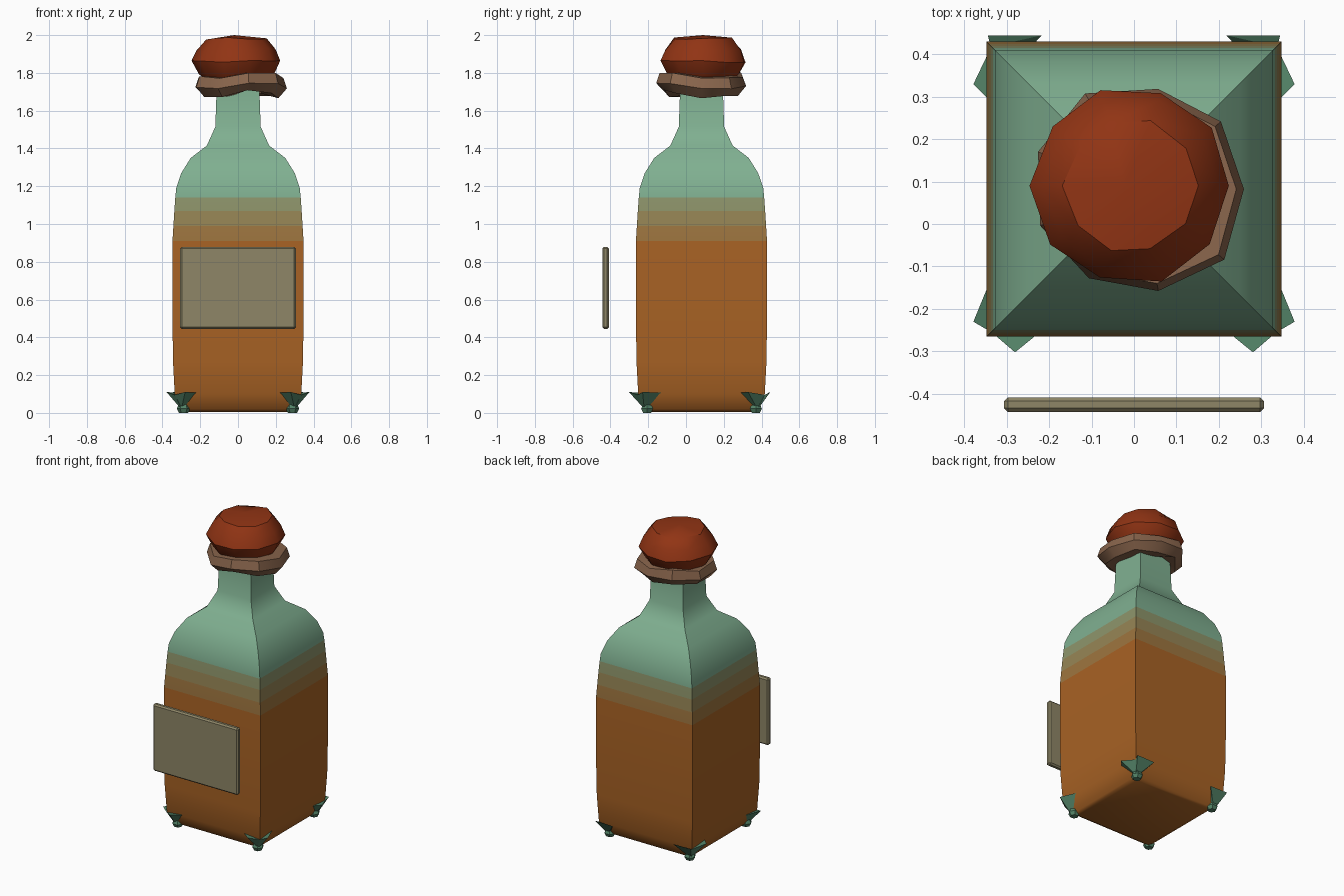
import bpy, bmesh, math, random
from mathutils import Vector

if "Cube" in bpy.data.objects:
    bpy.data.objects.remove(bpy.data.objects["Cube"], do_unlink=True)

random.seed(4)
MID_Y = 0.082   # centre line of the bottle
HALF = 0.347    # half width of the bottle


def material(name, rgb):
    colour = [(c / 255 / 12.92 if c < 11 else ((c / 255 + 0.055) / 1.055) ** 2.4) for c in rgb] + [1]
    mat = bpy.data.materials.new(name)
    mat.use_nodes = True
    mat.diffuse_color = colour
    mat.node_tree.nodes["Principled BSDF"].inputs["Base Color"].default_value = colour
    return mat


def mix(a, b, t):
    return [p + (q - p) * t for p, q in zip(a, b)]


GLASS, LIQUID = (128, 176, 145), (168, 98, 36)
glass = material("green glass", GLASS)
liquid = material("amber liquid", LIQUID)
bands = [material("amber fade " + n, mix(LIQUID, GLASS, t))
         for n, t in (("low", 0.25), ("middle", 0.45), ("high", 0.65))]
foot_green = material("dark green glass", (84, 132, 104))
paper = material("label paper", (142, 134, 103))
wax = material("red wax", (145, 52, 20))
cord = material("brown cord", (137, 101, 76))


def finish(name, bm, mats, angle=35):
    bmesh.ops.recalc_face_normals(bm, faces=bm.faces)
    mesh = bpy.data.meshes.new(name)
    bm.to_mesh(mesh)
    bm.free()
    for m in mats:
        mesh.materials.append(m)
    obj = bpy.data.objects.new(name, mesh)
    bpy.context.collection.objects.link(obj)
    bpy.ops.object.select_all(action='DESELECT')
    obj.select_set(True)
    bpy.context.view_layer.objects.active = obj
    if angle:
        bpy.ops.object.shade_smooth_by_angle(angle=math.radians(angle))
    return obj


def loft(bm, rings, caps=True, closed=False):
    loops = [[bm.verts.new(p) for p in ring] for ring in rings]
    pairs = list(zip(loops, loops[1:]))
    if closed:
        pairs.append((loops[-1], loops[0]))
    for a, b in pairs:
        for i in range(len(a)):
            j = (i + 1) % len(a)
            bm.faces.new((a[i], a[j], b[j], b[i]))
    if caps:
        bm.faces.new(loops[0])
        bm.faces.new(loops[-1])
    return loops


# Square bottle, coloured by height
profile = [(0.27, 0.006), (0.295, 0.02), (0.335, 0.1), (0.344, 0.27), (HALF, 0.5), (HALF, 0.91),
           (0.342, 0.99), (0.337, 1.07), (0.332, 1.14), (0.327, 1.19), (0.3, 1.27),
           (0.25, 1.35), (0.165, 1.415), (0.12, 1.515), (0.113, 1.72)]
corners = ((-1, -1), (1, -1), (1, 1), (-1, 1))
bm = bmesh.new()
loft(bm, [[(sx * r, MID_Y + sy * r, z) for sx, sy in corners] for r, z in profile])
for f in bm.faces:
    z = f.calc_center_median().z
    f.material_index = sum(z > level for level in (0.91, 0.99, 1.07, 1.14))
finish("bottle", bm, [liquid] + bands + [glass], 40)


# Front label, floating ahead of the bottle
bm = bmesh.new()
bmesh.ops.create_cube(bm, size=1)
for v in bm.verts:
    v.co = Vector((v.co.x * 0.612, v.co.y * 0.034 - 0.425, v.co.z * 0.435 + 0.662))
bmesh.ops.bevel(bm, geom=bm.edges[:], offset=0.009, segments=1, affect='EDGES')
finish("label", bm, [paper], 0)


# Corner feet: a small pad with two pointed flaps
def hull(bm, points):
    verts = [bm.verts.new(p) for p in points]
    bmesh.ops.convex_hull(bm, input=verts)


# Each point is (distance along the wall from the corner, distance outward, height)
inner = [(0.01, -0.012, 0.095), (0.045, -0.055, 0.01), (0.06, -0.06, 0.02)]
front_flap = [(0.125, -0.01, 0.108), (0.067, 0.037, 0.11)] + inner
front_side_flap = [(0.135, -0.01, 0.108), (0.035, 0.031, 0.11)] + inner
back_side_flap = [(0.14, -0.01, 0.108), (0.1, 0.031, 0.11)] + inner
back_flap = [(0.13, 0.015, 0.108), (0.003, 0.015, 0.11)] + inner

for end, sy, across, along in (("front", -1, front_flap, front_side_flap),
                               ("back", 1, back_flap, back_side_flap)):
    for side, sx in (("left", 1), ("right", -1)):
        bm = bmesh.new()
        hull(bm, [(sx * (HALF - a), MID_Y + sy * (HALF + o), z) for a, o, z in across])
        hull(bm, [(sx * (HALF + o), MID_Y + sy * (HALF - a), z) for a, o, z in along])
        pad = []
        for r, z in ((0.024, 0), (0.036, 0.022), (0.024, 0.05)):
            pad.append([(sx * 0.288 + r * math.cos(k * math.pi / 3),
                         MID_Y + sy * 0.288 + r * math.sin(k * math.pi / 3), z) for k in range(6)])
        loft(bm, pad)
        finish(end + "_" + side + "_foot", bm, [foot_green], 0)


# Rough cord collar around the neck
section = [(0.115, 1.7), (0.205, 1.685), (0.25, 1.735), (0.232, 1.785), (0.165, 1.79)]
sides = 9
wobble = [(random.uniform(-0.012, 0.012), random.uniform(-0.018, 0.018)) for _ in range(sides)]
rings = []
for i, (dr, dz) in enumerate(wobble):
    a = math.tau * i / sides
    rings.append([(0.015 + (r + dr) * math.cos(a), MID_Y + (r + dr) * math.sin(a),
                   z + dz + random.uniform(-0.008, 0.008)) for r, z in section])
bm = bmesh.new()
loft(bm, rings, caps=False, closed=True)
finish("cord_collar", bm, [cord])


# Lumpy wax stopper
levels = [(0.15, 1.75, 0), (0.2, 1.795, 0), (0.232, 1.86, 0.006), (0.205, 1.925, 0.006), (0.155, 1.982, 0.008)]
sides = 10
rings = []
for r, z, j in levels:
    rings.append([(-0.008 + (r + random.uniform(-j, j)) * math.cos(math.tau * i / sides),
                   0.09 + (r + random.uniform(-j, j)) * math.sin(math.tau * i / sides),
                   z + random.uniform(-j, j)) for i in range(sides)])
bm = bmesh.new()
loops = loft(bm, rings, caps=False)
bm.faces.new(loops[0])
peak = bm.verts.new((-0.02, 0.09, 2.0))
for i in range(sides):
    bm.faces.new((loops[-1][i], loops[-1][(i + 1) % sides], peak))
finish("wax_stopper", bm, [wax], 40)
